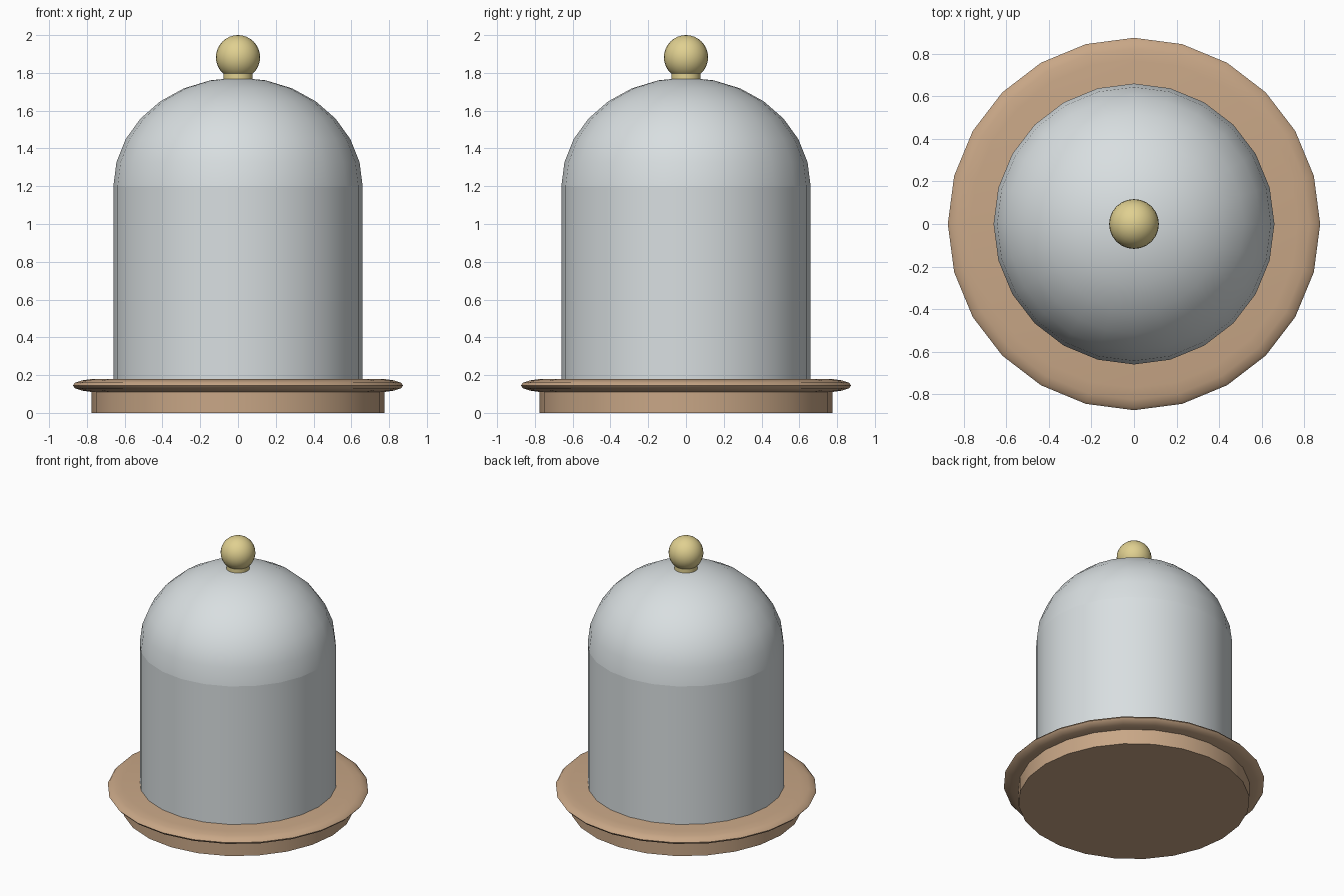
import bpy
import math

cube = bpy.data.objects.get("Cube")
if cube:
    bpy.data.objects.remove(cube, do_unlink=True)

SIDES = 24


def material(name, rgb):
    mat = bpy.data.materials.new(name)
    mat.use_nodes = True
    colour = (*rgb, 1.0)
    mat.diffuse_color = colour
    mat.node_tree.nodes["Principled BSDF"].inputs["Base Color"].default_value = colour
    return mat


wood = material("warm wood", (0.58, 0.385, 0.24))
glass = material("pale grey glass", (0.69, 0.735, 0.75))
brass = material("soft brass", (0.745, 0.63, 0.28))


def lathe(name, profile, mat):
    """Spin (radius, height) points, listed bottom to top, around z."""
    verts, rings = [], []
    for r, z in profile:
        if r < 1e-4:
            rings.append([len(verts)] * SIDES)
            verts.append((0, 0, z))
        else:
            rings.append(list(range(len(verts), len(verts) + SIDES)))
            for i in range(SIDES):
                a = math.tau * i / SIDES
                verts.append((r * math.cos(a), r * math.sin(a), z))
    faces = []
    for low, high in zip(rings, rings[1:]):
        for i in range(SIDES):
            j = (i + 1) % SIDES
            quad = (low[i], low[j], high[j], high[i])
            faces.append(list(dict.fromkeys(quad)))
    mesh = bpy.data.meshes.new(name)
    mesh.from_pydata(verts, [], faces)
    mesh.materials.append(mat)
    obj = bpy.data.objects.new(name, mesh)
    bpy.context.collection.objects.link(obj)
    bpy.ops.object.select_all(action="DESELECT")
    obj.select_set(True)
    bpy.context.view_layer.objects.active = obj
    bpy.ops.object.shade_smooth_by_angle(angle=math.radians(35))
    return obj


def arc(radius, height, centre, start, steps):
    """Elliptical profile from the start angle up to the pole."""
    points = []
    for k in range(steps + 1):
        t = start + (math.pi / 2 - start) * k / steps
        points.append((radius * math.cos(t), centre + height * math.sin(t)))
    return points


# Wooden stand: foot and rounded plate
lathe("base_foot", [(0, 0), (0.775, 0), (0.775, 0.125), (0, 0.125)], wood)
lathe("base_plate", [(0, 0.11), (0.77, 0.11), (0.825, 0.118), (0.862, 0.13),
                     (0.875, 0.145), (0.862, 0.16), (0.825, 0.172),
                     (0.77, 0.18), (0, 0.18)], wood)

# Glass cover: straight wall and dome
lathe("cover_wall", [(0.66, 0.17), (0.66, 1.2)], glass)
lathe("cover_dome", arc(0.66, 0.575, 1.2, 0, 7), glass)

# Brass handle: neck and ball
lathe("knob_neck", [(0, 1.76), (0.078, 1.76), (0.078, 1.805), (0, 1.805)], brass)
lathe("knob_ball", arc(0.117, 0.117, 1.883, -math.pi / 2, 16), brass)
